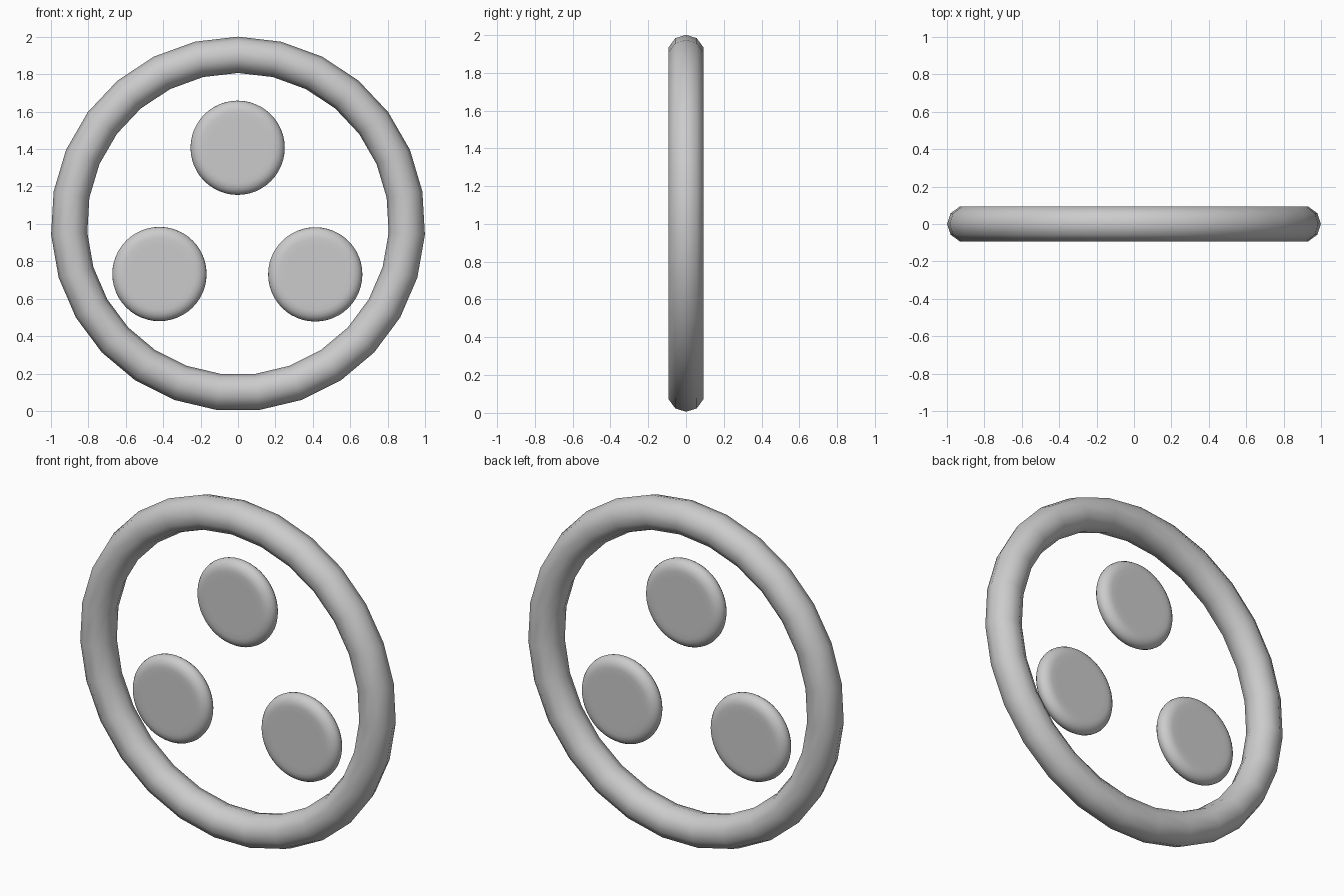
import bpy, bmesh
from math import sin, cos, pi

if "Cube" in bpy.data.objects:
    bpy.data.objects.remove(bpy.data.objects["Cube"])


def lathe(name, profile, steps, centre, closed):
    """Revolve (radius, y) points around the y axis; the first step points up."""
    bm = bmesh.new()
    rings = []
    for i in range(steps):
        a = pi / 2 + 2 * pi * i / steps
        rings.append([bm.verts.new((r * cos(a), y, r * sin(a))) for r, y in profile])
    n = len(profile)
    for i in range(steps):
        p, q = rings[i], rings[(i + 1) % steps]
        for j in range(n if closed else n - 1):
            k = (j + 1) % n
            bm.faces.new((p[j], p[k], q[k], q[j]))
    if not closed:  # flat caps
        bm.faces.new([r[0] for r in rings])
        bm.faces.new([r[-1] for r in rings])
    bmesh.ops.recalc_face_normals(bm, faces=bm.faces)
    for f in bm.faces:
        f.smooth = True
    mesh = bpy.data.meshes.new(name)
    bm.to_mesh(mesh)
    bm.free()
    ob = bpy.data.objects.new(name, mesh)
    ob.location = (centre[0], 0, centre[1])
    bpy.context.collection.objects.link(ob)
    return ob


# Outer ring with a ten-sided tube
tube = [(0.904 + 0.097 * cos(2 * pi * i / 10), 0.097 * sin(2 * pi * i / 10))
        for i in range(10)]
lathe("outer_ring", tube, 27, (0, 1.0), True)

# Three flat pads with rounded rims
rim = [(0.192 + 0.06 * cos(a), 0.048 * sin(a))
       for a in (pi / 2 - pi * i / 10 for i in range(11))]
rim = [(0.16, 0.048)] + rim + [(0.16, -0.048)]
for name, centre in (("pad_top", (-0.002, 1.407)),
                     ("pad_left", (-0.42, 0.732)),
                     ("pad_right", (0.413, 0.73))):
    lathe(name, rim, 48, centre, False)
